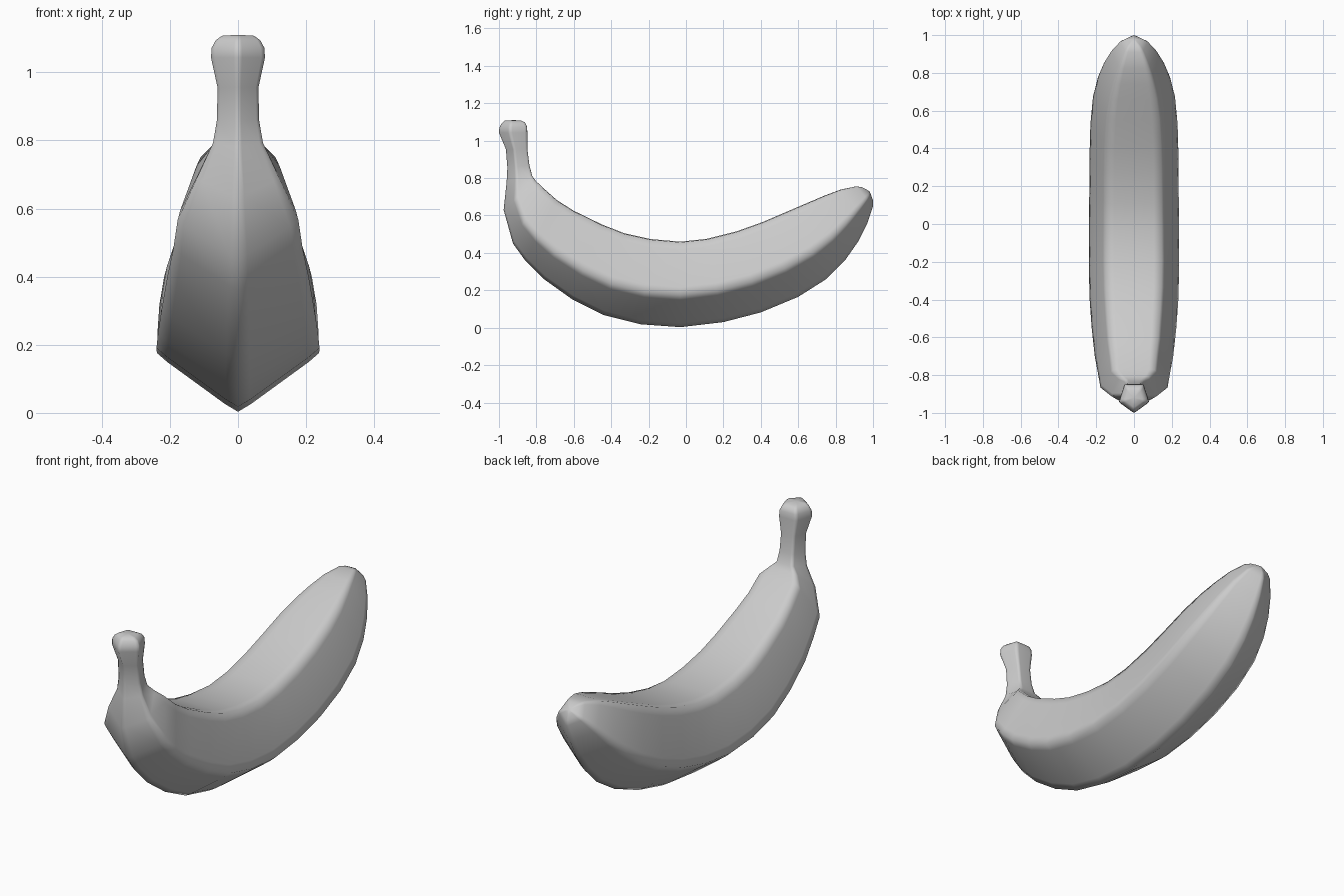
import bpy, bmesh, math
from mathutils import Vector

# Stations along the fruit: outer ridge (y, z), inner face (y, z)
STATIONS = [
    # stem knob
    (-0.970, 1.107, -0.880, 1.107), (-0.985, 1.093, -0.860, 1.096),
    (-0.998, 1.070, -0.850, 1.075), (-1.000, 1.043, -0.848, 1.043),
    # stem neck
    (-0.963, 0.955, -0.848, 0.955), (-0.955, 0.855, -0.837, 0.868),
    (-0.959, 0.780, -0.822, 0.812),
    # body
    (-0.975, 0.630, -0.805, 0.787), (-0.925, 0.450, -0.770, 0.753),
    (-0.860, 0.360, -0.690, 0.682), (-0.760, 0.260, -0.600, 0.625),
    (-0.610, 0.153, -0.450, 0.552), (-0.440, 0.068, -0.330, 0.505),
    (-0.240, 0.018, -0.190, 0.474), (-0.030, 0.003, -0.030, 0.460),
    (0.200, 0.030, 0.110, 0.475), (0.400, 0.082, 0.270, 0.515),
    (0.600, 0.165, 0.410, 0.565), (0.750, 0.260, 0.550, 0.625),
    (0.850, 0.360, 0.660, 0.672), (0.920, 0.460, 0.740, 0.706),
    (0.970, 0.560, 0.825, 0.738),
    # rounded tip
    (1.000, 0.650, 0.910, 0.756), (1.000, 0.680, 0.940, 0.751),
    (0.990, 0.708, 0.963, 0.740),
]


def pentagon():
    """Unit pentagon with softened corners, as (sideways, inward) pairs."""
    pts = []
    for i in range(5):
        for off, r in ((-9, 0.925), (0, 1.0), (9, 0.925)):
            a = math.radians(-90 + 72 * i + off)
            pts.append((r * math.cos(a), r * math.sin(a)))
    return pts


SECTION = pentagon()
bm = bmesh.new()
rings = []
for oy, oz, iy, iz in STATIONS:
    outer, inner = Vector((0, oy, oz)), Vector((0, iy, iz))
    span = inner - outer
    radius = span.length / 1.824
    axis = span.normalized()
    centre = outer + axis * radius
    rings.append([bm.verts.new(centre + axis * (v * radius) + Vector((u * radius, 0, 0)))
                  for u, v in SECTION])

# Skin between neighbouring rings
n = len(SECTION)
for a, b in zip(rings, rings[1:]):
    for i in range(n):
        j = (i + 1) % n
        bm.faces.new((a[i], a[j], b[j], b[i]))

# End caps
for ring, tip in ((rings[0], (0, -0.92, 1.11)), (rings[-1], (0, 0.982, 0.728))):
    c = bm.verts.new(tip)
    for i in range(n):
        bm.faces.new((ring[i], ring[(i + 1) % n], c))

bmesh.ops.recalc_face_normals(bm, faces=bm.faces[:])
for f in bm.faces:
    f.smooth = True
mesh = bpy.data.meshes.new("banana")
bm.to_mesh(mesh)
bm.free()
banana = bpy.data.objects.new("banana", mesh)
bpy.context.collection.objects.link(banana)
